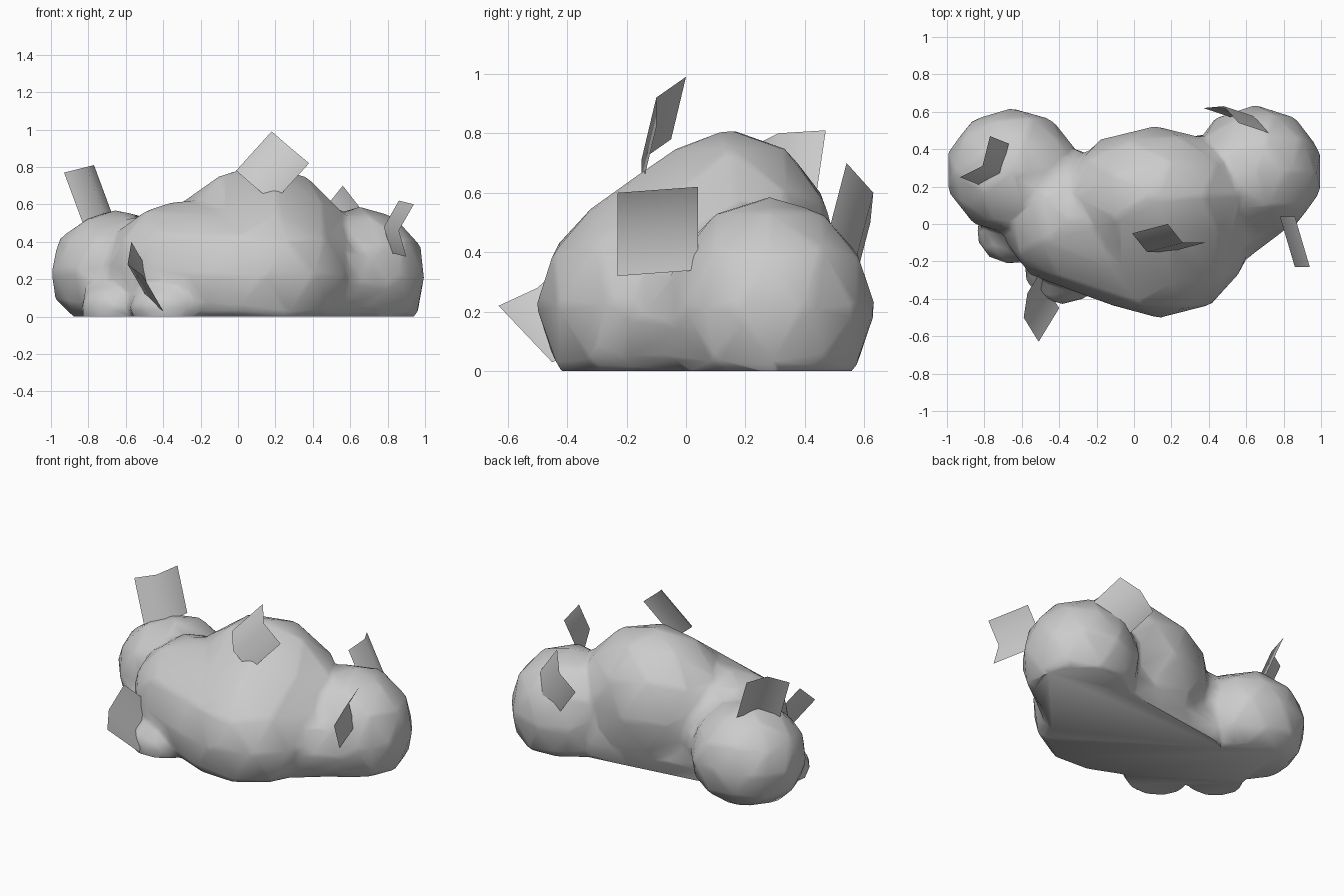
import bpy
import bmesh
from mathutils import Vector

cube = bpy.data.objects.get("Cube")
if cube:
    bpy.data.objects.remove(cube, do_unlink=True)

# One grey material
grey = bpy.data.materials.new("plain_grey")
grey.use_nodes = True
colour = (0.6, 0.6, 0.6, 1)
grey.diffuse_color = colour
grey.node_tree.nodes["Principled BSDF"].inputs["Base Color"].default_value = colour


def make_object(name, bm):
    mesh = bpy.data.meshes.new(name)
    bm.to_mesh(mesh)
    bm.free()
    mesh.materials.append(grey)
    obj = bpy.data.objects.new(name, mesh)
    bpy.context.collection.objects.link(obj)
    return obj


def select(obj):
    bpy.ops.object.select_all(action="DESELECT")
    obj.select_set(True)
    bpy.context.view_layer.objects.active = obj


# Coarse unit ball whose points shape every lump
ball = bmesh.new()
bmesh.ops.create_icosphere(ball, subdivisions=2, radius=1.04)
ball_points = [v.co.copy() for v in ball.verts]
ball.free()


def add_mass(bm, *lumps):
    """Hull around ellipsoids given as centre and radii, pressed flat underneath."""
    verts = []
    for centre, radii in lumps:
        for point in ball_points:
            co = Vector(c + r * p for c, r, p in zip(centre, radii, point))
            co.z = max(co.z, -0.1)
            verts.append(bm.verts.new(co))
    bmesh.ops.convex_hull(bm, input=verts)


# Bush body: overlapping masses
left_end = ((0.65, 0.28, 0.21), (0.35, 0.345, 0.365))
left_fill = ((0.72, 0.24, 0.17), (0.26, 0.26, 0.25))
right_end = ((-0.65, 0.28, 0.24), (0.35, 0.33, 0.32))
crown = ((0.11, 0.15, 0.36), (0.48, 0.36, 0.44))
belly = ((0.14, -0.12, 0.22), (0.45, 0.37, 0.38))
low_belly = ((0.2, -0.08, 0.18), (0.36, 0.3, 0.3))
shoulder = ((-0.33, 0.03, 0.25), (0.37, 0.36, 0.355))
skirt_right = ((-0.3, 0.1, 0.1), (0.2, 0.27, 0.25))
skirt_left = ((0.45, 0.2, 0.12), (0.2, 0.28, 0.28))
outer_mound = ((-0.66, -0.04, 0.05), (0.18, 0.17, 0.14))
front_mound = ((-0.38, -0.26, 0.05), (0.2, 0.165, 0.13))

bm = bmesh.new()
add_mass(bm, left_end)
add_mass(bm, right_end)
add_mass(bm, crown, belly)
add_mass(bm, belly, shoulder)
add_mass(bm, low_belly, left_fill)
add_mass(bm, skirt_right, skirt_left)
add_mass(bm, outer_mound)
add_mass(bm, front_mound)
body = make_object("bush_body", bm)

# Fuse the masses, soften the valleys and reduce to a low-poly skin
remesh = body.modifiers.new("fuse", "REMESH")
remesh.mode = "VOXEL"
remesh.voxel_size = 0.025
soften = body.modifiers.new("soften", "SMOOTH")
soften.factor = 0.5
soften.iterations = 5
reduce = body.modifiers.new("reduce", "DECIMATE")
reduce.ratio = 0.04
select(body)
for name in ("fuse", "soften", "reduce"):
    bpy.ops.object.modifier_apply(modifier=name)

# Cut the flat base at the ground
bm = bmesh.new()
bm.from_mesh(body.data)
bmesh.ops.bisect_plane(bm, geom=bm.verts[:] + bm.edges[:] + bm.faces[:],
                       plane_co=(0, 0, 0), plane_no=(0, 0, 1), clear_inner=True)
bmesh.ops.holes_fill(bm, edges=[e for e in bm.edges if e.is_boundary])
bmesh.ops.recalc_face_normals(bm, faces=bm.faces)
bm.to_mesh(body.data)
bm.free()
bpy.ops.object.shade_smooth_by_angle(angle=0.9)


def add_leaf(name, edge, sweep):
    """Leaf card: a bent three-point edge swept along one direction."""
    bm = bmesh.new()
    near = [bm.verts.new(p) for p in edge]
    far = [bm.verts.new(Vector(p) + Vector(sweep)) for p in edge]
    for i in range(len(edge) - 1):
        bm.faces.new((near[i], near[i + 1], far[i + 1], far[i]))
    leaf = make_object(name, bm)
    select(leaf)
    bpy.ops.object.shade_smooth()


# Loose leaves standing out of the bush
add_leaf("crown_leaf",
         [(0.18, 0, 0.99), (0.26, -0.1, 0.92), (0.38, -0.1, 0.82)],
         (-0.19, -0.05, -0.21))
add_leaf("right_leaf",
         [(-0.93, 0.25, 0.77), (-0.81, 0.31, 0.8), (-0.77, 0.47, 0.81)],
         (0.1, -0.04, -0.27))
add_leaf("left_leaf",
         [(0.86, 0.04, 0.62), (0.78, 0.04, 0.48), (0.82, 0.04, 0.34)],
         (0.08, -0.27, -0.02))
add_leaf("back_leaf",
         [(0.56, 0.54, 0.7), (0.48, 0.63, 0.6), (0.37, 0.62, 0.5)],
         (0.18, -0.06, -0.23))
add_leaf("front_leaf",
         [(-0.57, -0.37, 0.4), (-0.59, -0.5, 0.28), (-0.51, -0.63, 0.22)],
         (0.11, 0.18, -0.19))
